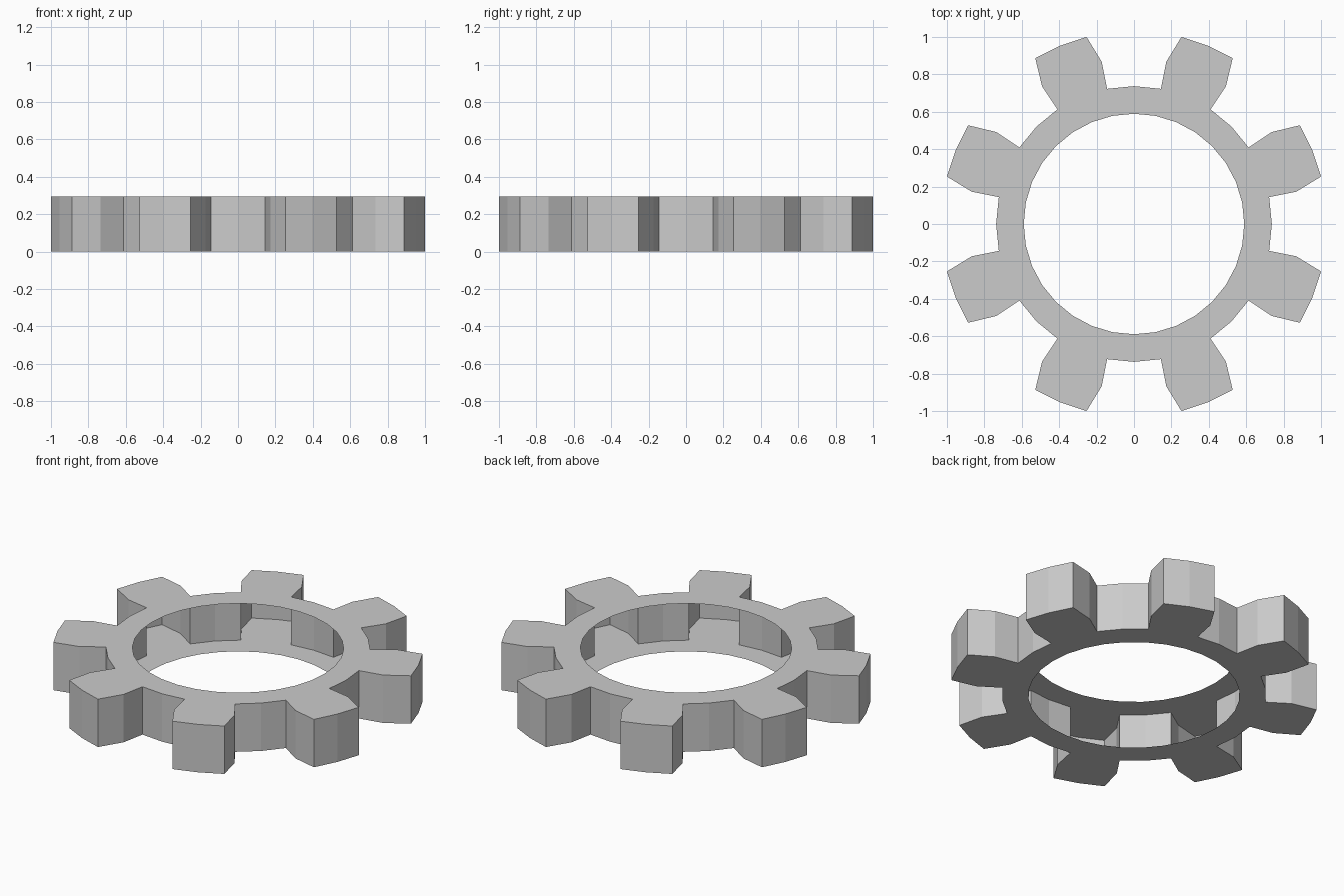
import bpy, bmesh, math

if "Cube" in bpy.data.objects:
    bpy.data.objects.remove(bpy.data.objects["Cube"])

TEETH = 8
UNIT = 0.14738                      # radii are in the ratio 4:5:6:7
R_BASE, R_ROOT, R_PITCH, R_TIP = (UNIT * k for k in (4, 5, 6, 7))
HEIGHT = 2 * UNIT
STEP = 2 * math.pi / (TEETH * 4)    # four columns per tooth
TAPER = math.radians(2.98)          # narrowing of the tip on each side

grey = bpy.data.materials.new("plain grey")
grey.diffuse_color = (0.6, 0.6, 0.6, 1)
grey.use_nodes = True
grey.node_tree.nodes["Principled BSDF"].inputs["Base Color"].default_value = grey.diffuse_color

bm = bmesh.new()


def column(i, z):
    """Radial row of vertices: valley middle, tooth start, centre, tooth end."""
    kind = i % 4
    a = math.pi / 2 + i * STEP
    pts = [(R_BASE, a), (R_ROOT, a)]
    if kind:
        pts += [(R_PITCH, a), (R_TIP, a + TAPER * (2 - kind))]
    return [bm.verts.new((r * math.cos(t), r * math.sin(t), z)) for r, t in pts]


n = TEETH * 4
bottom = [column(i, 0) for i in range(n)]
top = [column(i, HEIGHT) for i in range(n)]


def wall(i, p, j, q):
    """Outer wall quad, listed anticlockwise along the outline."""
    bm.faces.new((bottom[i][p], bottom[j][q], top[j][q], top[i][p]))


for i in range(n):
    j = (i + 1) % n
    rows = min(len(top[i]), len(top[j])) - 1
    # top and bottom plates of rim and teeth
    for k in range(rows):
        bm.faces.new((top[i][k], top[i][k + 1], top[j][k + 1], top[j][k]))
        bm.faces.new((bottom[j][k], bottom[j][k + 1], bottom[i][k + 1], bottom[i][k]))
    # valley floor or tooth tip; the bore side is left open
    wall(i, rows, j, rows)
    # tooth flanks
    if i % 4 == 1:
        wall(i, 1, i, 2)
        wall(i, 2, i, 3)
    elif i % 4 == 3:
        wall(i, 3, i, 2)
        wall(i, 2, i, 1)

mesh = bpy.data.meshes.new("gear_ring")
bm.to_mesh(mesh)
bm.free()
mesh.materials.append(grey)
gear = bpy.data.objects.new("gear_ring", mesh)
bpy.context.collection.objects.link(gear)
